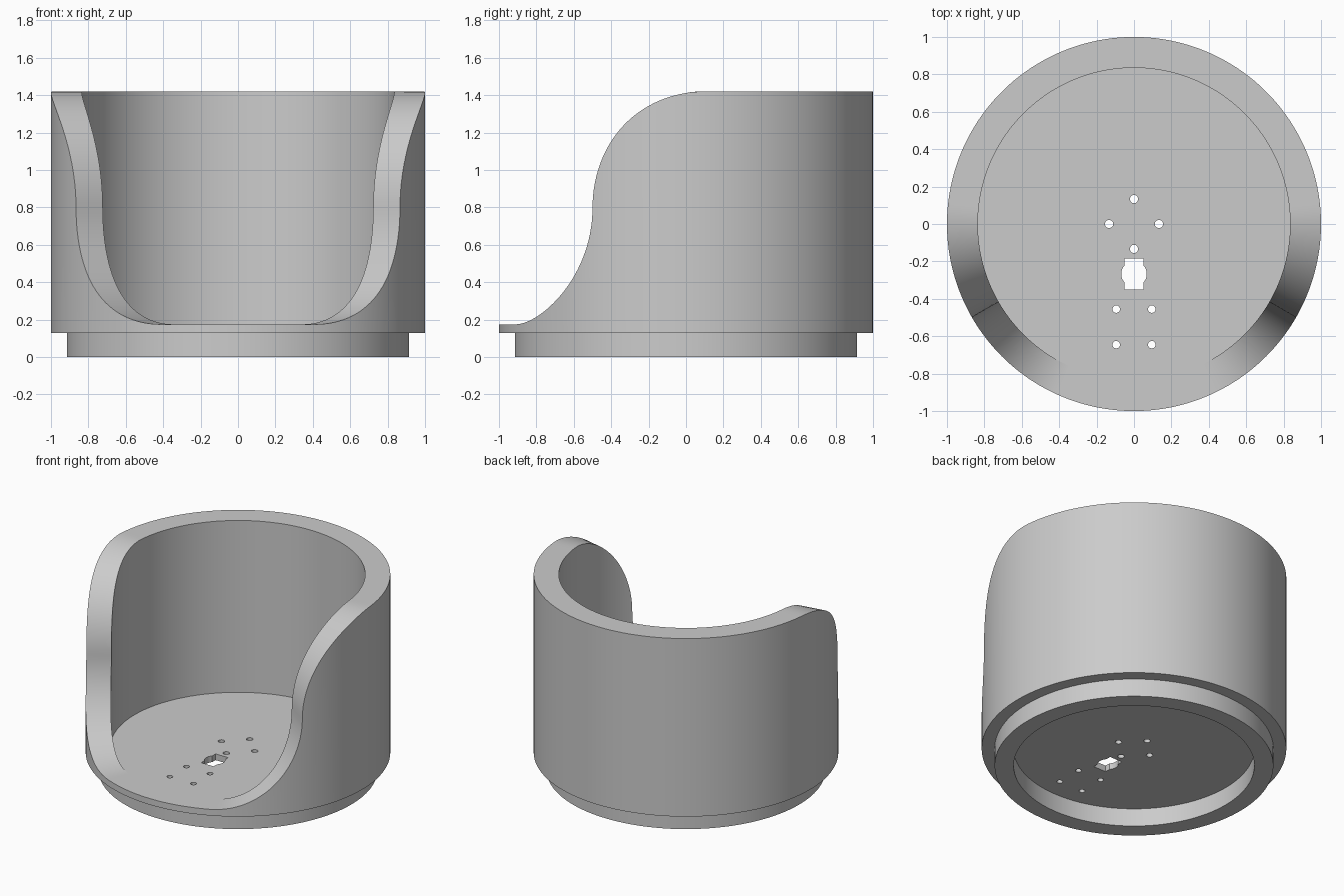
import bpy, bmesh
from math import sin, cos, pi, radians, asin

cube = bpy.data.objects.get("Cube")
if cube:
    bpy.data.objects.remove(cube, do_unlink=True)

FLOOR, UNDER, TOP = 0.175, 0.13, 1.42
R_OUT, R_IN, R_FOOT, R_RECESS = 1.0, 0.835, 0.915, 0.79

grey = bpy.data.materials.new("plain grey")
grey.use_nodes = True
grey.diffuse_color = (0.6, 0.6, 0.6, 1)
grey.node_tree.nodes["Principled BSDF"].inputs["Base Color"].default_value = (0.6, 0.6, 0.6, 1)


def make_object(name, bm):
    bmesh.ops.recalc_face_normals(bm, faces=bm.faces[:])
    mesh = bpy.data.meshes.new(name)
    bm.to_mesh(mesh)
    bm.free()
    mesh.materials.append(grey)
    obj = bpy.data.objects.new(name, mesh)
    bpy.context.collection.objects.link(obj)
    return obj


def rim_half():
    """(angle from the front, rim height) up one side: flat lip, two arcs, flat top."""
    r = (TOP - FLOOR) / 2
    mid = radians(60)
    start, end, n = mid - r, mid + r, 28
    pts = [(start * i / 12, FLOOR) for i in range(12)]
    for i in range(n + 1):
        t = pi / 2 * i / n
        pts.append((start + r * sin(t), FLOOR + r * (1 - cos(t))))
    for i in range(1, n + 1):
        t = pi / 2 * i / n
        pts.append((end - r * cos(t), FLOOR + r + r * sin(t)))
    pts += [(end + (pi - end) * i / 40, TOP) for i in range(1, 41)]
    return pts


# Body: foot ring, shell with scooped front and floor as one closed surface
half = rim_half()
rim = half + [(-a, z) for a, z in half[-2:0:-1]]
bm = bmesh.new()
columns = []
for a, z in rim:
    profile = [(R_RECESS, UNDER), (R_RECESS, 0), (R_FOOT, 0), (R_FOOT, UNDER),
               (R_OUT, UNDER), (R_OUT, z), (R_IN, z), (R_IN, FLOOR)]
    if z - FLOOR < 1e-6:
        profile.pop()
    col = [bm.verts.new((r * sin(a), -r * cos(a), h)) for r, h in profile]
    if len(col) == 7:
        col.append(col[-1])
    columns.append(col)
for c, d in zip(columns, columns[1:] + columns[:1]):
    for k in range(7):
        corners = list(dict.fromkeys([c[k], d[k], d[k + 1], c[k + 1]]))
        if len(corners) > 2:
            bm.faces.new(corners)
bm.faces.new([c[0] for c in columns])
bm.faces.new([c[-1] for c in columns])
body = make_object("open_front_holder", bm)


# Floor openings: screw holes and keyed cable slot
def prism(bm, outline):
    low = [bm.verts.new((x, y, 0.05)) for x, y in outline]
    high = [bm.verts.new((x, y, 0.25)) for x, y in outline]
    bm.faces.new(low)
    bm.faces.new(high)
    for i in range(len(low)):
        j = (i + 1) % len(low)
        bm.faces.new([low[i], low[j], high[j], high[i]])


def circle(x, y, r, n=24):
    return [(x + r * cos(2 * pi * i / n), y + r * sin(2 * pi * i / n)) for i in range(n)]


bm = bmesh.new()
for x, y in [(0.133, 0), (-0.133, 0), (0, 0.133), (0, -0.133)]:
    prism(bm, circle(x, y, 0.022))
for x in (-0.095, 0.095):
    for y in (-0.455, -0.645):
        prism(bm, circle(x, y, 0.02))
w, h, r, yc = 0.05, 0.083, 0.068, -0.267
reach = asin(0.045 / r)
side = [(w, -h)] + [(r * cos(reach * i / 6), r * sin(reach * i / 6)) for i in range(-6, 7)] + [(w, h)]
slot = side + [(-x, -y) for x, y in side]
prism(bm, [(x, y + yc) for x, y in slot])
cutter = make_object("floor_hole_cutter", bm)
cutter.hide_render = True

cut = body.modifiers.new("floor holes", "BOOLEAN")
cut.operation = "DIFFERENCE"
cut.solver = "EXACT"
cut.object = cutter
bpy.ops.object.select_all(action="DESELECT")
bpy.context.view_layer.objects.active = body
body.select_set(True)
bpy.ops.object.modifier_apply(modifier=cut.name)
bpy.data.objects.remove(cutter, do_unlink=True)
bpy.ops.object.shade_smooth_by_angle(angle=radians(30))
